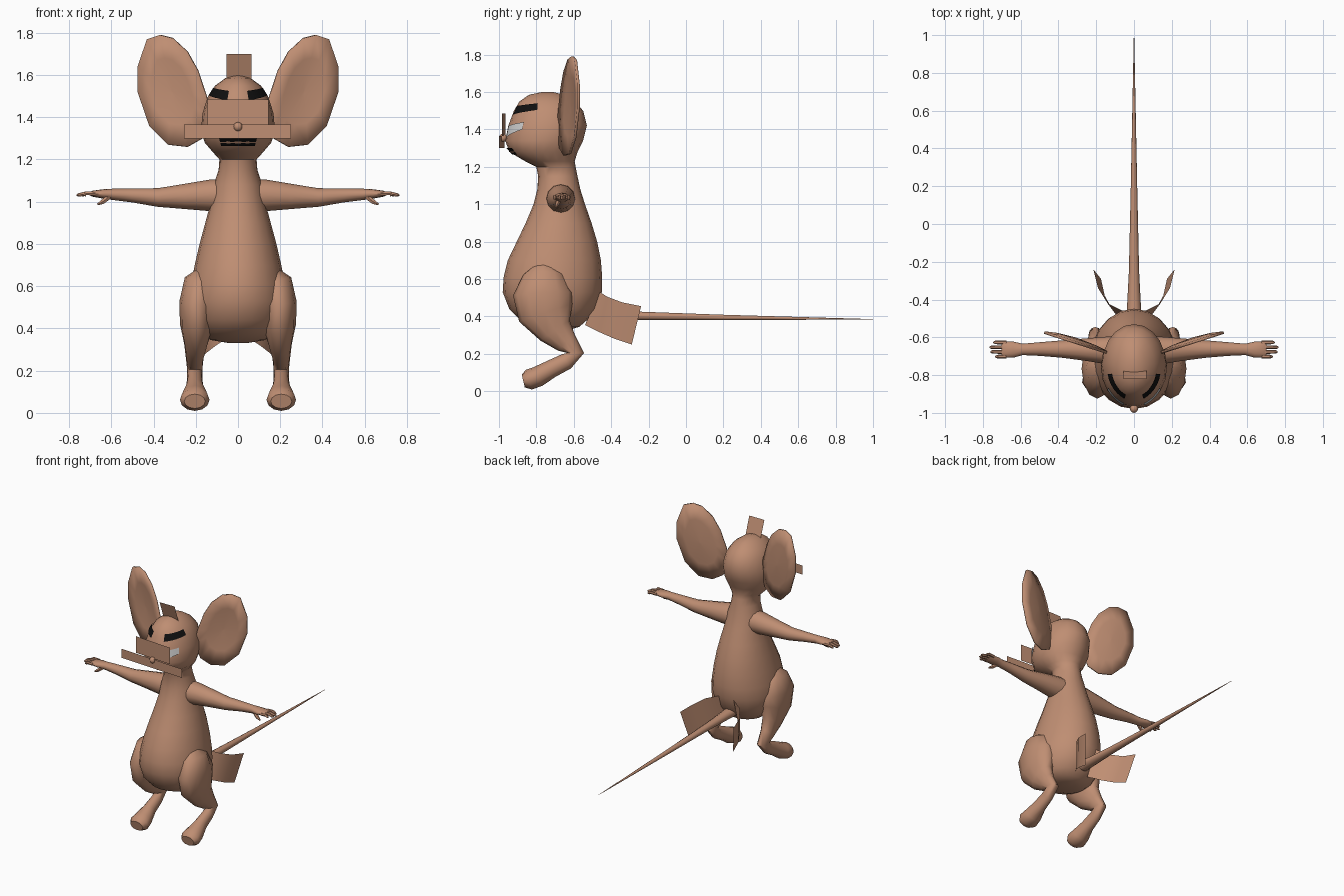
import bpy, bmesh, math
from mathutils import Vector


def material(name, rgb):
    m = bpy.data.materials.new(name)
    m.diffuse_color = (*rgb, 1)
    return m


FUR = material("brown_fur", (0.52, 0.27, 0.17))
BLACK = material("black", (0.005, 0.005, 0.005))
PALE = material("pale_grey", (0.55, 0.55, 0.55))


def make(name, verts, faces, mat=FUR, mirror=False, thick=0):
    me = bpy.data.meshes.new(name)
    me.from_pydata([tuple(v) for v in verts], [], faces)
    bm = bmesh.new()
    bm.from_mesh(me)
    bmesh.ops.recalc_face_normals(bm, faces=bm.faces)
    bm.to_mesh(me)
    bm.free()
    me.materials.append(mat)
    ob = bpy.data.objects.new(name, me)
    bpy.context.collection.objects.link(ob)
    if thick:
        s = ob.modifiers.new("thickness", 'SOLIDIFY')
        s.thickness = thick
        s.offset = 0
    if mirror:
        ob.modifiers.new("mirror", 'MIRROR')
    bpy.ops.object.select_all(action='DESELECT')
    ob.select_set(True)
    bpy.context.view_layer.objects.active = ob
    bpy.ops.object.shade_smooth_by_angle(angle=math.radians(50))
    return ob


def loft(name, path, side, n=12, tangent=None, mirror=False):
    """Skin elliptical rings (x, y, z, radius along side, other radius)."""
    pts = [Vector(p[:3]) for p in path]
    verts, faces = [], []
    for i, p in enumerate(path):
        t = Vector(tangent) if tangent else (
            pts[min(i + 1, len(pts) - 1)] - pts[max(i - 1, 0)]).normalized()
        v = t.cross(Vector(side)).normalized()
        u = v.cross(t)
        for k in range(n):
            a = 2 * math.pi * k / n
            verts.append(pts[i] + u * p[3] * math.cos(a) + v * p[4] * math.sin(a))
    for i in range(len(path) - 1):
        for k in range(n):
            b, c = i * n + k, i * n + (k + 1) % n
            faces.append((b, c, c + n, b + n))
    faces.append(tuple(range(n)))
    faces.append(tuple(range((len(path) - 1) * n, len(path) * n)))
    return make(name, verts, faces, mirror=mirror)


# Body, neck and head: z, front y, back y, half width
PROFILE = [
    (0.33, -0.70, -0.62, 0.04), (0.345, -0.80, -0.57, 0.13),
    (0.38, -0.885, -0.53, 0.18), (0.44, -0.945, -0.48, 0.215),
    (0.53, -0.98, -0.45, 0.23), (0.61, -0.975, -0.448, 0.222),
    (0.70, -0.953, -0.455, 0.205), (0.80, -0.905, -0.475, 0.182),
    (0.90, -0.857, -0.505, 0.155), (1.00, -0.815, -0.54, 0.128),
    (1.08, -0.795, -0.565, 0.115), (1.15, -0.79, -0.58, 0.092),
    (1.20, -0.80, -0.59, 0.088), (1.23, -0.86, -0.595, 0.115),
    (1.28, -0.945, -0.58, 0.158), (1.34, -0.966, -0.55, 0.175),
    (1.42, -0.95, -0.53, 0.168), (1.50, -0.92, -0.55, 0.142),
    (1.55, -0.89, -0.595, 0.108), (1.585, -0.84, -0.65, 0.06),
    (1.60, -0.77, -0.71, 0.02)]
loft("body_and_head", [(0, (f + b) / 2, z, w, (b - f) / 2) for z, f, b, w in PROFILE],
     (1, 0, 0), n=20, tangent=(0, 0, 1))

# Legs, folding back to the heel and forward to the foot
loft("leg", [
    (0.15, -0.76, 0.68, 0.03, 0.04), (0.175, -0.76, 0.62, 0.08, 0.11),
    (0.195, -0.765, 0.52, 0.083, 0.16), (0.195, -0.75, 0.42, 0.08, 0.15),
    (0.20, -0.70, 0.325, 0.055, 0.095), (0.205, -0.64, 0.26, 0.042, 0.062),
    (0.205, -0.59, 0.205, 0.036, 0.045), (0.205, -0.64, 0.16, 0.036, 0.045),
    (0.205, -0.72, 0.12, 0.042, 0.048), (0.205, -0.79, 0.08, 0.062, 0.055),
    (0.205, -0.84, 0.062, 0.07, 0.055), (0.205, -0.87, 0.055, 0.05, 0.035)],
    (1, 0, 0), mirror=True)

# Arms and palms
loft("arm", [
    (0.04, -0.67, 1.03, 0.08, 0.08), (0.13, -0.67, 1.03, 0.075, 0.075),
    (0.25, -0.665, 1.025, 0.06, 0.06), (0.38, -0.662, 1.02, 0.046, 0.044),
    (0.50, -0.662, 1.03, 0.036, 0.033), (0.59, -0.664, 1.035, 0.03, 0.027),
    (0.64, -0.665, 1.037, 0.043, 0.022), (0.69, -0.665, 1.038, 0.042, 0.014),
    (0.70, -0.665, 1.037, 0.036, 0.008)], (0, 1, 0), mirror=True)

# Fingers and thumb
for i, reach in enumerate((0.735, 0.76, 0.765, 0.745)):
    y = -0.702 + i * 0.025
    loft(f"finger_{i + 1}", [(0.675, y, 1.038, 0.01, 0.01), (0.72, y, 1.04, 0.01, 0.01),
                             (reach - 0.01, y, 1.032, 0.009, 0.009),
                             (reach, y, 1.03, 0.004, 0.004)], (0, 1, 0), n=6, mirror=True)
loft("thumb", [(0.61, -0.68, 1.025, 0.014, 0.014), (0.64, -0.69, 1.0, 0.012, 0.012),
               (0.665, -0.695, 0.987, 0.005, 0.005)], (0, 1, 0), n=6, mirror=True)

# Long straight tail
loft("tail", [(0, -0.52, 0.41, 0.042, 0.036), (0, -0.42, 0.407, 0.036, 0.03),
              (0, -0.25, 0.403, 0.027, 0.024), (0, 0.2, 0.395, 0.017, 0.015),
              (0, 0.6, 0.39, 0.009, 0.008), (0, 1.0, 0.385, 0.001, 0.001)], (1, 0, 0), n=10)

# Large dished ears
rim = [(0.13, 1.40), (0.15, 1.50), (0.19, 1.62), (0.24, 1.71), (0.31, 1.775), (0.37, 1.79),
       (0.43, 1.77), (0.475, 1.64), (0.475, 1.52), (0.42, 1.36), (0.33, 1.27), (0.24, 1.26),
       (0.17, 1.30)]
cx, cz, n = 0.31, 1.52, len(rim)
verts = []
for k in (1, 0.6, 0.02):
    for x, z in rim:
        px = cx + (x - cx) * k
        verts.append((px, -0.685 + 0.32 * (px - 0.13) + 0.02 * (1 - k * k), cz + (z - cz) * k))
faces = [(r * n + i, r * n + (i + 1) % n, (r + 1) * n + (i + 1) % n, (r + 1) * n + i)
         for r in range(2) for i in range(n)] + [tuple(range(2 * n, 3 * n))]
make("ear", verts, faces, mirror=True, thick=0.014)


# Face patches that follow the head surface
def on_head(a, z, lift=0.008):
    for (z0, f0, b0, w0), (z1, f1, b1, w1) in zip(PROFILE, PROFILE[1:]):
        if z0 <= z <= z1:
            t = (z - z0) / (z1 - z0)
            f, b, w = f0 + (f1 - f0) * t, b0 + (b1 - b0) * t, w0 + (w1 - w0) * t
            return ((w + lift) * math.sin(a),
                    (f + b) / 2 - ((b - f) / 2 + lift) * math.cos(a), z)


def strip(name, pairs, mat=FUR, mirror=False):
    verts = [v for pair in pairs for v in pair]
    faces = [(2 * i, 2 * i + 2, 2 * i + 3, 2 * i + 1) for i in range(len(pairs) - 1)]
    return make(name, verts, faces, mat, mirror)


def face_patch(name, a0, a1, low, high, mat, mirror=False):
    pairs = []
    for i in range(7):
        t = i / 6
        a = a0 + (a1 - a0) * t
        pairs.append((on_head(a, low[0] + (low[1] - low[0]) * t),
                      on_head(a, high[0] + (high[1] - high[0]) * t)))
    strip(name, pairs, mat, mirror)


face_patch("eye", 0.33, 1.25, (1.48, 1.505), (1.525, 1.54), BLACK, True)
face_patch("cheek", 0.3, 0.92, (1.36, 1.40), (1.42, 1.44), PALE, True)
face_patch("mouth", -0.55, 0.55, (1.265, 1.265), (1.30, 1.30), BLACK)


# Flat cards for the snout, whiskers and forelock
def card(name, x0, x1, z0, z1, y_left, y_right, lean=0):
    strip(name, [((x0, y_left, z0), (x0, y_left + lean, z1)),
                 ((x1, y_right, z0), (x1, y_right + lean, z1))])


card("whisker_card", -0.255, 0.25, 1.30, 1.365, -0.97, -1.0)
card("snout_card", -0.145, 0.145, 1.365, 1.485, -0.965, -0.985)
card("forelock_card", -0.055, 0.065, 1.56, 1.70, -0.77, -0.77, -0.05)

# Curved fur panels beside the tail root
strip("rump_fur", [((0.06, -0.46, 0.53), (0.05, -0.54, 0.355)),
                   ((0.14, -0.42, 0.505), (0.11, -0.46, 0.315)),
                   ((0.19, -0.34, 0.475), (0.155, -0.38, 0.28)),
                   ((0.215, -0.24, 0.455), (0.175, -0.29, 0.25))], mirror=True)

# Nose
bpy.ops.mesh.primitive_uv_sphere_add(segments=12, ring_count=8, radius=0.022,
                                     location=(0, -0.978, 1.355))
nose = bpy.context.object
nose.name = "nose"
nose.data.materials.append(FUR)
bpy.ops.object.shade_smooth_by_angle()
